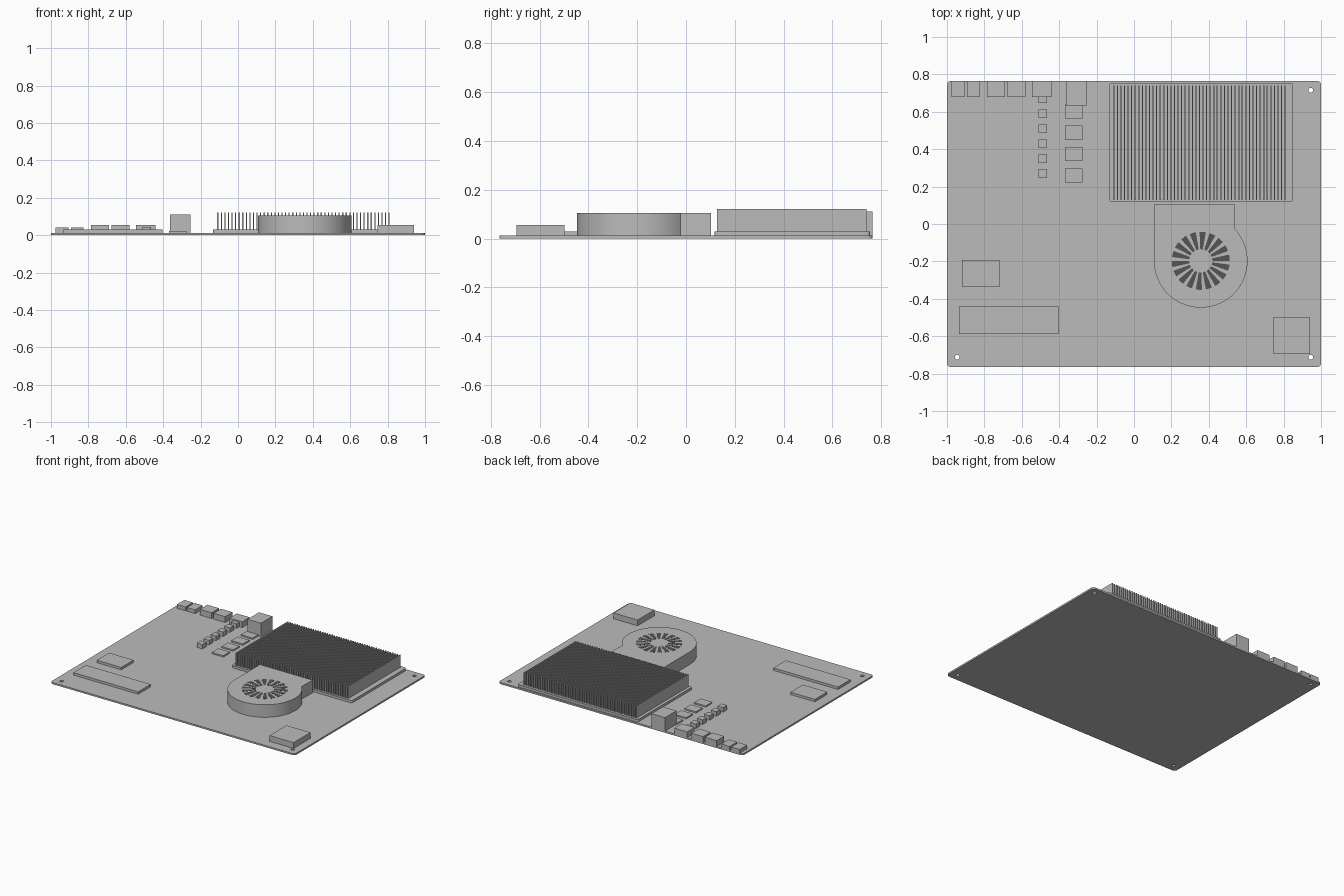
import bpy
import bmesh
from math import sin, cos, radians, tau

cube = bpy.data.objects.get("Cube")
if cube:
    bpy.data.objects.remove(cube, do_unlink=True)


def material(name, value):
    mat = bpy.data.materials.new(name)
    mat.use_nodes = True
    colour = (value, value, value, 1)
    mat.diffuse_color = colour
    mat.node_tree.nodes["Principled BSDF"].inputs["Base Color"].default_value = colour
    return mat


GREY = material("plain grey", 0.5)
DARK = material("dark vent grey", 0.09)
BOARD_TOP = 0.012


def arc(cx, cy, r, start, end, steps):
    angles = [radians(start + (end - start) * i / steps) for i in range(steps + 1)]
    return [(cx + r * cos(a), cy + r * sin(a)) for a in angles]


def rounded(x0, x1, y0, y1, r):
    return (arc(x1 - r, y1 - r, r, 0, 90, 6) + arc(x0 + r, y1 - r, r, 90, 180, 6)
            + arc(x0 + r, y0 + r, r, 180, 270, 6) + arc(x1 - r, y0 + r, r, 270, 360, 6))


def plate(name, loops, z0, z1, mat=GREY):
    """Filled flat outline, inner loops become holes, extruded from z0 to z1."""
    curve = bpy.data.curves.new(name, "CURVE")
    curve.dimensions = "2D"
    curve.fill_mode = "BOTH"
    curve.extrude = (z1 - z0) / 2
    for loop in loops:
        spline = curve.splines.new("POLY")
        spline.points.add(len(loop) - 1)
        for point, (x, y) in zip(spline.points, loop):
            point.co = (x, y, 0, 1)
        spline.use_cyclic_u = True
    obj = bpy.data.objects.new(name, curve)
    obj.location.z = (z0 + z1) / 2
    bpy.context.collection.objects.link(obj)
    bpy.ops.object.select_all(action="DESELECT")
    bpy.context.view_layer.objects.active = obj
    obj.select_set(True)
    bpy.ops.object.convert(target="MESH")
    obj = bpy.context.object
    bm = bmesh.new()
    bm.from_mesh(obj.data)
    bmesh.ops.remove_doubles(bm, verts=bm.verts, dist=1e-5)
    bmesh.ops.recalc_face_normals(bm, faces=bm.faces)
    bm.to_mesh(obj.data)
    bm.free()
    obj.data.materials.clear()
    obj.data.materials.append(mat)
    bpy.ops.object.shade_smooth_by_angle(angle=radians(30))
    return obj


def boxes(name, bounds):
    """One object from a list of boxes given as x0, x1, y0, y1, z0, z1."""
    bm = bmesh.new()
    for x0, x1, y0, y1, z0, z1 in bounds:
        for v in bmesh.ops.create_cube(bm, size=1)["verts"]:
            v.co.x = x1 if v.co.x > 0 else x0
            v.co.y = y1 if v.co.y > 0 else y0
            v.co.z = z1 if v.co.z > 0 else z0
    mesh = bpy.data.meshes.new(name)
    bm.to_mesh(mesh)
    bm.free()
    mesh.materials.append(GREY)
    obj = bpy.data.objects.new(name, mesh)
    bpy.context.collection.objects.link(obj)
    return obj


# Circuit board with mounting holes in the corners
holes = [arc(x, y, 0.013, 0, 345, 23) for x in (-0.945, 0.945) for y in (-0.712, 0.715)]
plate("circuit_board", [rounded(-1, 1, -0.765, 0.765, 0.022)] + holes, 0, BOARD_TOP)

# Heatsink base and fins
plate("heatsink_base", [rounded(-0.133, 0.85, 0.117, 0.755, 0.015)], BOARD_TOP, 0.03)
FINS, FIRST, LAST = 49, -0.108, 0.808
centres = [FIRST + (LAST - FIRST) * i / (FINS - 1) for i in range(FINS)]
boxes("heatsink_fins", [(x - 0.003, x + 0.003, 0.128, 0.74, 0.03, 0.122) for x in centres])

# Blower housing: round body with an outlet towards the heatsink
FX, FY, FR, FAN_TOP = 0.357, -0.197, 0.25, 0.105
housing = [(0.107, 0.103)] + arc(FX, FY, FR, 180, 404, 64) + [(0.54, 0.103)]
plate("blower_housing", [housing], BOARD_TOP, FAN_TOP)

# Ring of vent openings on the blower lid
VENTS = 18
step = 360 / VENTS
vents = []
for i in range(VENTS):
    a = i * step
    vents.append(arc(FX, FY, 0.155, a, a + step * 0.62, 4)
                 + arc(FX, FY, 0.062, a + step * 0.62, a, 2))
plate("blower_vents", vents, FAN_TOP - 0.001, FAN_TOP + 0.001, DARK)

# Port connectors along the back edge
ports = [(-0.975, -0.905, 0.04), (-0.893, -0.825, 0.04), (-0.787, -0.69, 0.055),
         (-0.675, -0.58, 0.055), (-0.545, -0.44, 0.055)]
for i, (x0, x1, top) in enumerate(ports):
    boxes(f"port_{i + 1}", [(x0, x1, 0.678, 0.765, BOARD_TOP, top)])
boxes("tall_port", [(-0.364, -0.254, 0.63, 0.765, BOARD_TOP, 0.112)])

# Row of small power coils with flat chips beside them
boxes("power_coils", [(-0.51, -0.464, y - 0.023, y + 0.023, BOARD_TOP, 0.045)
                      for y in [0.27 + 0.08 * i for i in range(6)]])
boxes("flat_chips", [(-0.37, -0.275, y - 0.038, y + 0.038, BOARD_TOP, 0.022)
                     for y in [0.26 + 0.114 * i for i in range(4)]])

# Large chips and sockets on the front half
boxes("square_chip", [(-0.92, -0.72, -0.337, -0.193, BOARD_TOP, 0.03)])
boxes("long_socket", [(-0.935, -0.405, -0.588, -0.442, BOARD_TOP, 0.03)])
boxes("corner_socket", [(0.745, 0.942, -0.695, -0.498, BOARD_TOP, 0.055)])
